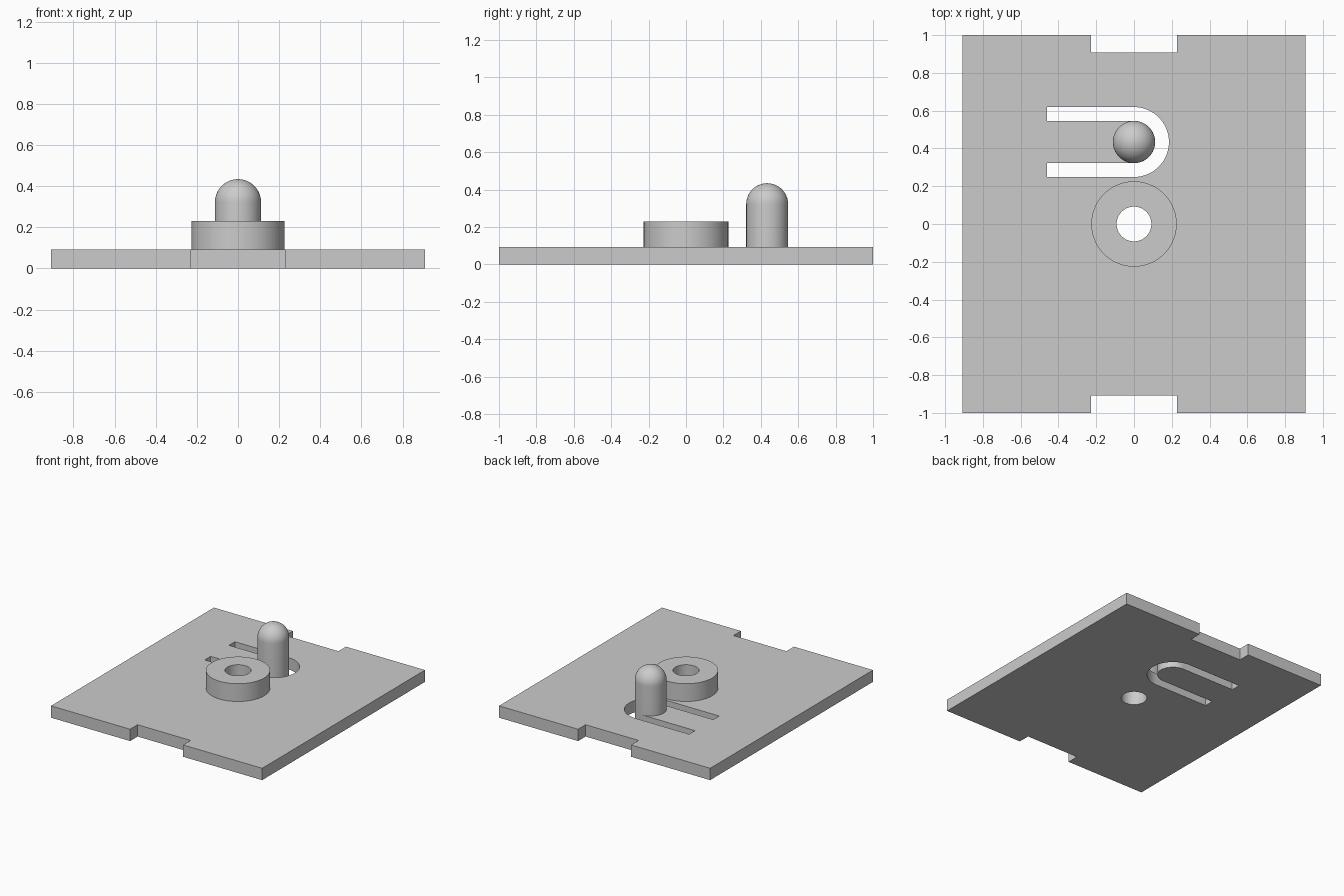
import bpy, bmesh
from math import sin, cos, pi, radians
from mathutils import Matrix, Vector

cube = bpy.data.objects.get("Cube")
if cube:
    bpy.data.objects.remove(cube, do_unlink=True)

THICK = 0.092          # plate thickness
BOSS_TOP = 0.23
HOLE_R = 0.092
PIN_Y, PIN_R, PIN_TOP = 0.434, 0.112, 0.434
SLOT_R, SLOT_END = 0.185, -0.46

grey = bpy.data.materials.new("plain grey")
grey.use_nodes = True
colour = (0.6, 0.6, 0.6, 1)
grey.diffuse_color = colour
grey.node_tree.nodes["Principled BSDF"].inputs["Base Color"].default_value = colour


def arc(cx, cy, r, start, end, steps):
    angles = [start + (end - start) * i / steps for i in range(steps + 1)]
    return [(cx + r * cos(a), cy + r * sin(a)) for a in angles]


def circle(r):
    return arc(0, 0, r, 0, 2 * pi, 64)[:-1]


def finish(obj):
    obj.data.materials.append(grey)
    bpy.ops.object.select_all(action='DESELECT')
    obj.select_set(True)
    bpy.context.view_layer.objects.active = obj
    bpy.ops.object.shade_smooth_by_angle(angle=radians(30))


def extruded(name, loops, z0, z1):
    """Fill an outline with holes and extrude it between two heights."""
    curve = bpy.data.curves.new(name + " outline", 'CURVE')
    curve.dimensions = '2D'
    curve.fill_mode = 'BOTH'
    curve.extrude = (z1 - z0) / 2
    for pts in loops:
        spline = curve.splines.new('POLY')
        spline.points.add(len(pts) - 1)
        for p, (x, y) in zip(spline.points, pts):
            p.co = (x, y, 0, 1)
        spline.use_cyclic_u = True
    temp = bpy.data.objects.new(name + " outline", curve)
    bpy.context.collection.objects.link(temp)
    graph = bpy.context.evaluated_depsgraph_get()
    mesh = bpy.data.meshes.new_from_object(temp.evaluated_get(graph))
    bpy.data.objects.remove(temp, do_unlink=True)
    mesh.materials.clear()
    bm = bmesh.new()
    bm.from_mesh(mesh)
    bmesh.ops.remove_doubles(bm, verts=bm.verts, dist=1e-5)
    bmesh.ops.translate(bm, verts=bm.verts, vec=(0, 0, (z0 + z1) / 2))
    bmesh.ops.recalc_face_normals(bm, faces=bm.faces)
    bm.to_mesh(mesh)
    bm.free()
    obj = bpy.data.objects.new(name, mesh)
    bpy.context.collection.objects.link(obj)
    finish(obj)


# Base plate: notched outline, centre hole and U-shaped slot around a tongue
half = [(0.908, -1), (0.908, 1), (0.228, 1), (0.228, 0.908)]
outline = half + [(-x, y) for x, y in reversed(half)]
front = [(-0.228, -1), (-0.228, -0.908), (0.228, -0.908), (0.228, -1)]
outline = [p for p in outline if p[1] > -1]
outline += [(-0.908, -1)] + front + [(0.908, -1)]
slot = [(SLOT_END, PIN_Y - SLOT_R)]
slot += arc(0, PIN_Y, SLOT_R, -pi / 2, pi / 2, 32)
slot += [(SLOT_END, PIN_Y + SLOT_R), (SLOT_END, PIN_Y + PIN_R)]
slot += arc(0, PIN_Y, PIN_R, pi / 2, -pi / 2, 32)
slot += [(SLOT_END, PIN_Y - PIN_R)]
extruded("base_plate", [outline, circle(HOLE_R), slot], 0, THICK)

# Ring boss around the centre hole
extruded("ring_boss", [circle(0.226), circle(HOLE_R)], THICK, BOSS_TOP)

# Round-topped pin standing on the end of the tongue
bm = bmesh.new()
profile = [(PIN_R, THICK)] + arc(0, PIN_TOP - PIN_R, PIN_R, 0, pi / 2, 16)
verts = [bm.verts.new((r, 0, z)) for r, z in profile]
edges = [bm.edges.new(pair) for pair in zip(verts, verts[1:])]
bmesh.ops.spin(bm, geom=verts + edges, cent=(0, 0, 0), axis=(0, 0, 1),
               angle=2 * pi, steps=64)
bmesh.ops.remove_doubles(bm, verts=bm.verts, dist=1e-5)
bmesh.ops.holes_fill(bm, edges=[e for e in bm.edges if e.is_boundary], sides=0)
bmesh.ops.recalc_face_normals(bm, faces=bm.faces)
bmesh.ops.transform(bm, verts=bm.verts,
                    matrix=Matrix.Translation(Vector((0, PIN_Y, 0))))
mesh = bpy.data.meshes.new("pin")
bm.to_mesh(mesh)
bm.free()
pin = bpy.data.objects.new("pin", mesh)
bpy.context.collection.objects.link(pin)
finish(pin)
